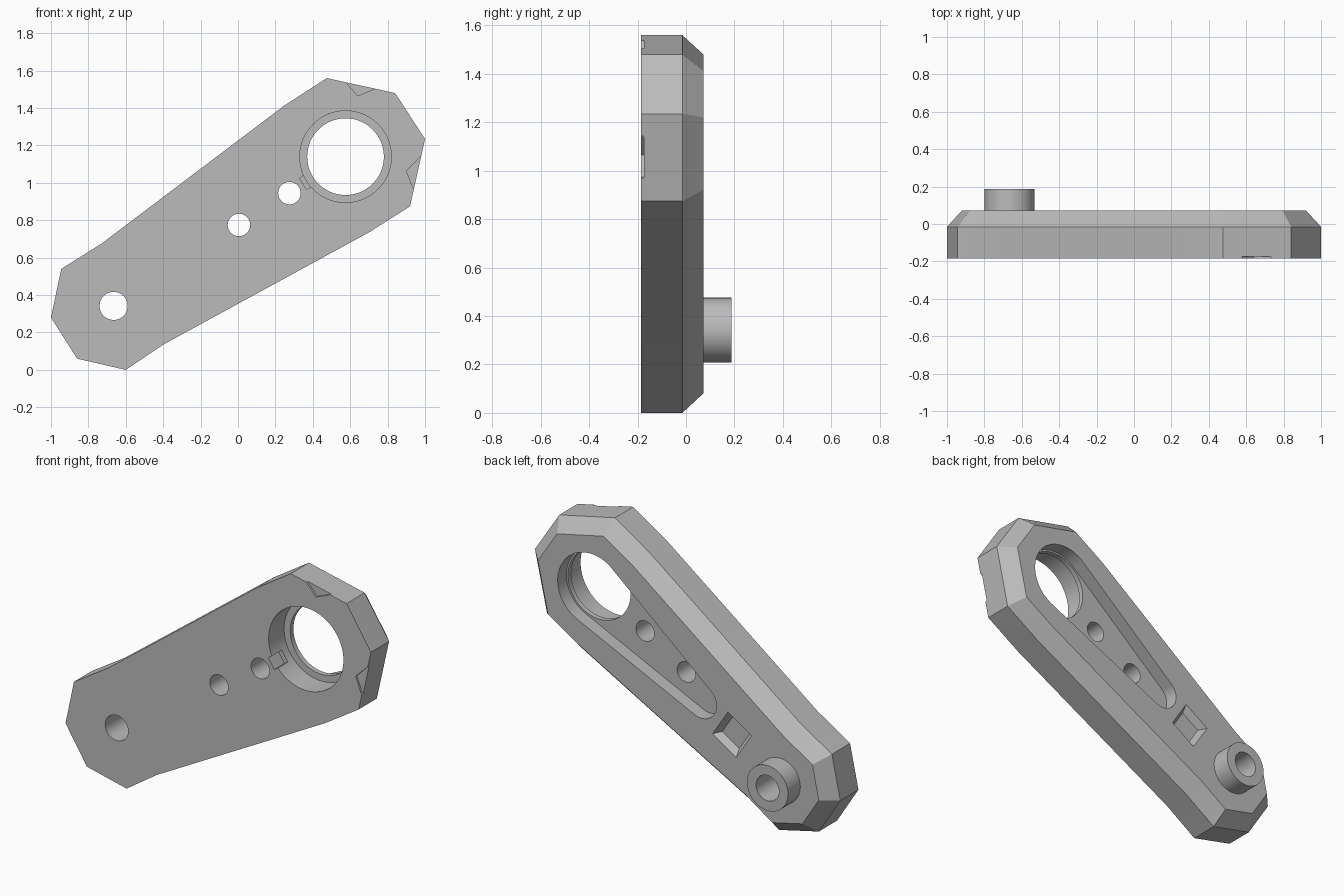
import bpy, bmesh, math
from mathutils import Vector

cube = bpy.data.objects.get("Cube")
if cube:
    bpy.data.objects.remove(cube, do_unlink=True)

grey = bpy.data.materials.new("plain_grey")
grey.use_nodes = True
grey.diffuse_color = (0.5, 0.5, 0.5, 1)
grey.node_tree.nodes["Principled BSDF"].inputs["Base Color"].default_value = (0.5, 0.5, 0.5, 1)

FRONT, EDGE, BACK, TIP = -0.185, -0.015, 0.072, 0.187
BIG = Vector((0.575, 1.14))
SMALL = Vector((-0.665, 0.342))
AXIS = (BIG - SMALL).normalized()
SIDE = Vector((-AXIS.y, AXIS.x))


def loft(name, rings):
    """Closed solid through rings of (x, z) points, each at its own y."""
    bm = bmesh.new()
    loops = [[bm.verts.new((p[0], y, p[1])) for p in pts] for pts, y in rings]
    n = len(loops[0])
    for a, b in zip(loops, loops[1:]):
        for i in range(n):
            j = (i + 1) % n
            bm.faces.new((a[i], a[j], b[j], b[i]))
    bm.faces.new(loops[0])
    bm.faces.new(loops[-1])
    bmesh.ops.recalc_face_normals(bm, faces=bm.faces)
    mesh = bpy.data.meshes.new(name)
    bm.to_mesh(mesh)
    bm.free()
    mesh.materials.append(grey)
    obj = bpy.data.objects.new(name, mesh)
    bpy.context.collection.objects.link(obj)
    return obj


def prism(name, pts, y0, y1):
    return loft(name, [(pts, y0), (pts, y1)])


def arc(c, r, start=0.0, sweep=2 * math.pi, steps=64):
    return [c + r * Vector((math.cos(start + sweep * i / steps), math.sin(start + sweep * i / steps)))
            for i in range(steps)]


def box(c, along, across):
    return [c + AXIS * along * i + SIDE * across * j for i, j in ((-1, -1), (1, -1), (1, 1), (-1, 1))]


def inset(pts, d):
    """Move every edge of a clockwise outline inward by d."""
    out = []
    for i, p in enumerate(pts):
        e1 = (p - pts[i - 1]).normalized()
        e2 = (pts[(i + 1) % len(pts)] - p).normalized()
        n1, n2 = Vector((e1.y, -e1.x)), Vector((e2.y, -e2.x))
        out.append(p + (n1 + n2) * d / (1 + n1.dot(n2)))
    return out


def cut(obj, cutter):
    cutter.hide_render = True
    mod = obj.modifiers.new("cut", 'BOOLEAN')
    mod.operation = 'DIFFERENCE'
    mod.solver = 'EXACT'
    mod.object = cutter
    bpy.context.view_layer.objects.active = obj
    bpy.ops.object.modifier_apply(modifier=mod.name)
    bpy.data.objects.remove(cutter, do_unlink=True)


# Arm plate with a chamfered back edge
outline = [Vector(p) for p in (
    (0.475, 1.56), (0.84, 1.48), (1.0, 1.235), (0.92, 0.875), (0.70, 0.735), (-0.40, 0.135),
    (-0.60, 0.0), (-0.86, 0.06), (-1.0, 0.28), (-0.945, 0.54), (-0.73, 0.675), (0.25, 1.415))]
arm = loft("arm_plate", [(outline, FRONT), (outline, EDGE), (inset(outline, 0.075), BACK)])

# Tapered slot pocket in the back
SLOT_FLOOR = -0.01
slot_end, r_big, r_end = Vector((-0.15, 0.674)), 0.215, 0.10
tilt = math.atan2(AXIS.y, AXIS.x)
spread = math.acos((r_big - r_end) / (BIG - slot_end).length)
half = math.pi - spread
slot = arc(BIG, r_big, tilt - half, 2 * half, 48)
slot.append(BIG + r_big * Vector((math.cos(tilt + half), math.sin(tilt + half))))
slot += arc(slot_end, r_end, tilt + half, 2 * spread, 32)
slot.append(slot_end + r_end * Vector((math.cos(tilt - half), math.sin(tilt - half))))
cut(arm, prism("slot_cutter", slot, SLOT_FLOOR, 0.3))

# Large bore, with a wider counterbore on the front
cut(arm, prism("bore_cutter", arc(BIG, 0.205), -0.3, 0.05))
cut(arm, prism("counterbore_cutter", arc(BIG, 0.245), -0.3, -0.04))

# Key notch beside the counterbore
cut(arm, prism("key_cutter", box(BIG - AXIS * 0.23, 0.04, 0.036), -0.3, -0.09))

# Two small holes along the slot
for x, z in ((0.275, 0.945), (0.005, 0.775)):
    cut(arm, prism("small_hole_cutter", arc(Vector((x, z)), 0.06), -0.3, 0.3))

# Shallow triangular index marks on the front
for tri in (((0.565, 1.60), (0.575, 1.54), (0.64, 1.465), (0.735, 1.505), (0.75, 1.60)),
            ((1.05, 1.22), (0.975, 1.14), (0.90, 1.065), (0.935, 0.975), (1.05, 0.90))):
    cut(arm, prism("mark_cutter", [Vector(p) for p in tri], -0.3, FRONT + 0.012))

# Square recess with sloping walls on the back
centre = Vector((-0.352, 0.53))
cut(arm, loft("recess_cutter", [(box(centre, 0.066, 0.066), BACK - 0.04),
                                (box(centre, 0.092, 0.092), BACK),
                                (box(centre, 0.092, 0.092), 0.2)]))

# Pivot boss on the back, with a hole through boss and arm
boss = prism("pivot_boss", arc(SMALL, 0.134), BACK - 0.01, TIP)
for part in (arm, boss):
    cut(part, prism("pivot_hole_cutter", arc(SMALL, 0.075), -0.4, 0.4))

# Smooth the round walls only
for part in (arm, boss):
    bpy.ops.object.select_all(action='DESELECT')
    part.select_set(True)
    bpy.context.view_layer.objects.active = part
    bpy.ops.object.shade_smooth_by_angle(angle=math.radians(10))
